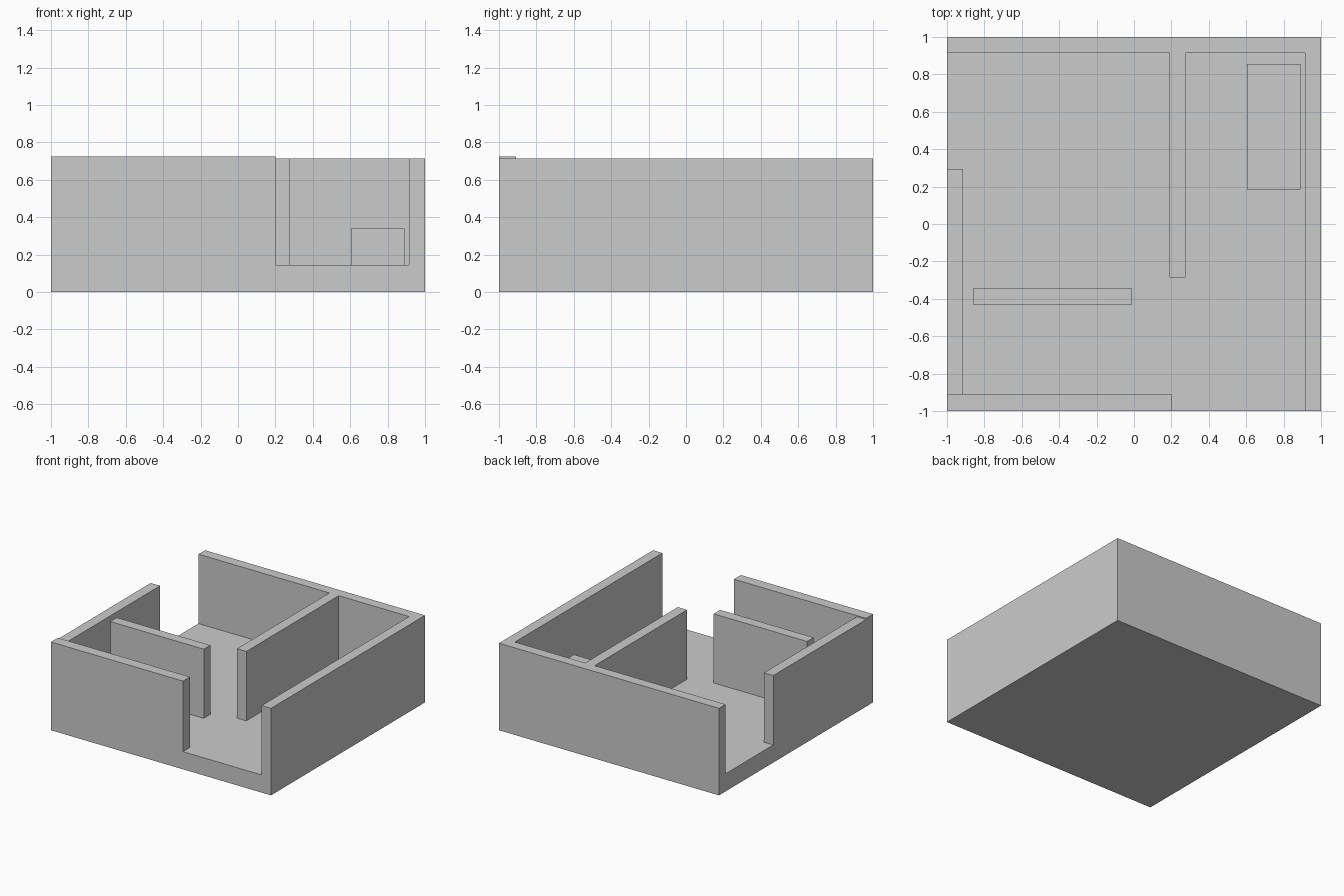
import bpy
import bmesh
from mathutils import Vector

# Remove the default cube
cube = bpy.data.objects.get("Cube")
if cube:
    bpy.data.objects.remove(cube, do_unlink=True)

# One flat grey for everything
grey = bpy.data.materials.new("plain grey")
grey.use_nodes = True
colour = (0.6, 0.6, 0.6, 1)
grey.diffuse_color = colour
grey.node_tree.nodes["Principled BSDF"].inputs["Base Color"].default_value = colour

FLOOR = 0.145   # top of the floor slab
TOP = 0.715     # top of the walls
INNER = 0.915   # inner face of the outer walls


def add_object(name, bm):
    mesh = bpy.data.meshes.new(name)
    bm.to_mesh(mesh)
    bm.free()
    mesh.materials.append(grey)
    obj = bpy.data.objects.new(name, mesh)
    bpy.context.collection.objects.link(obj)
    return obj


def prism(name, outline, z0, z1):
    """Extrude a flat outline from z0 up to z1."""
    bm = bmesh.new()
    face = bm.faces.new([bm.verts.new((x, y, z0)) for x, y in outline])
    top = bmesh.ops.extrude_face_region(bm, geom=[face])["geom"]
    verts = [v for v in top if isinstance(v, bmesh.types.BMVert)]
    bmesh.ops.translate(bm, verts=verts, vec=Vector((0, 0, z1 - z0)))
    bmesh.ops.recalc_face_normals(bm, faces=bm.faces)
    return add_object(name, bm)


def block(name, x0, x1, y0, y1, z1, z0=FLOOR):
    return prism(name, [(x0, y0), (x1, y0), (x1, y1), (x0, y1)], z0, z1)


# Floor slab
block("floor", -1, 1, -1, 1, FLOOR, 0)

# L-shaped back and left outer wall
prism("back_and_left_wall",
      [(-1, 1), (-1, INNER), (INNER, INNER), (INNER, -1), (1, -1), (1, 1)],
      FLOOR, TOP)

# Outer walls beside the two doorways
block("front_wall", -1, 0.2, -1, -0.91, 0.725)
block("right_wall", -1, -INNER, -0.91, 0.295, TOP)

# Inner partitions
block("long_partition", 0.19, 0.275, -0.285, INNER, TOP)
block("short_partition", -0.86, -0.01, -0.43, -0.345, TOP - 0.002)

# Low block in the back room
block("low_block", 0.605, 0.89, 0.185, 0.855, 0.34)
